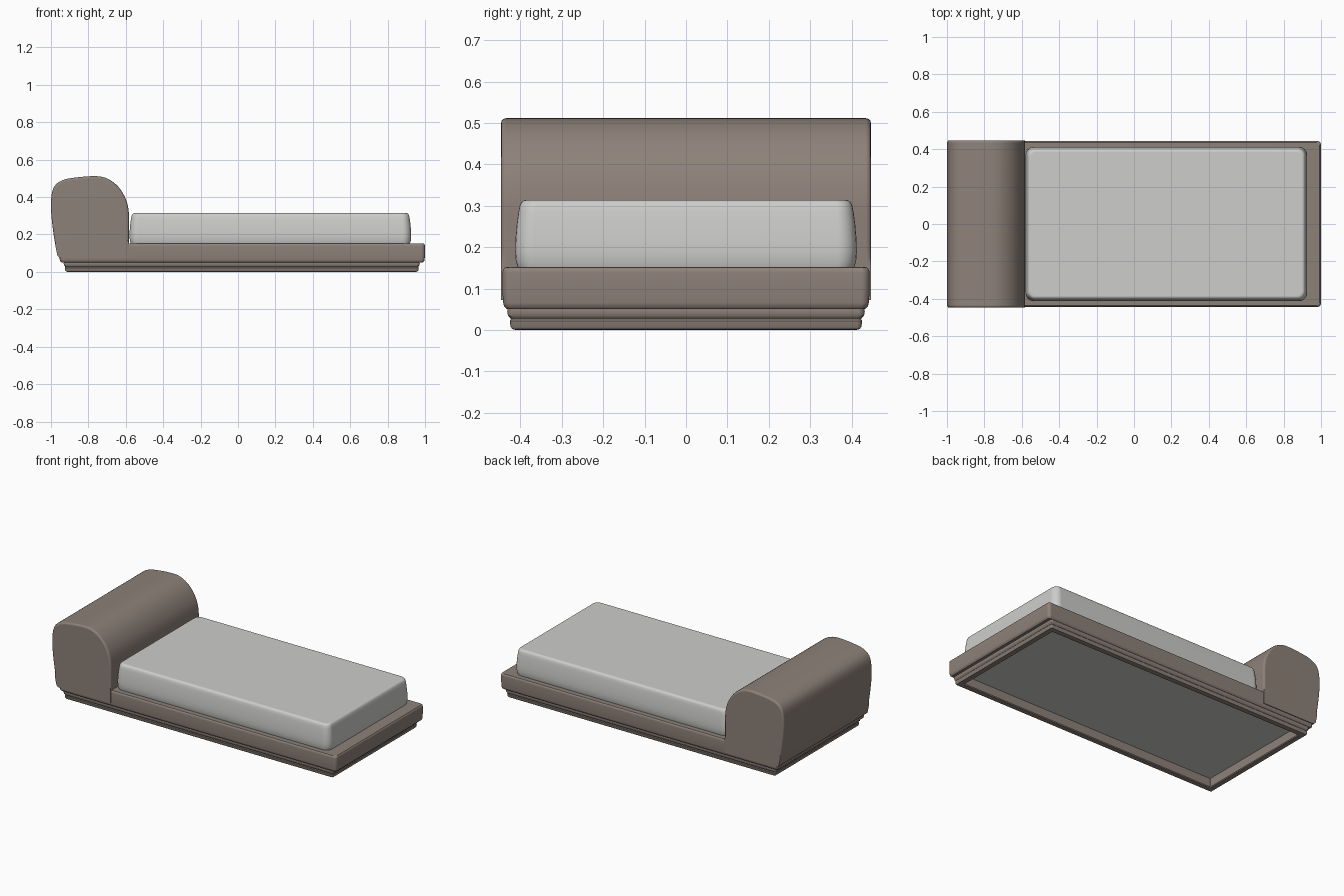
import bpy, bmesh, math
from mathutils import Vector

if "Cube" in bpy.data.objects:
    bpy.data.objects.remove(bpy.data.objects["Cube"])


def material(name, rgb):
    m = bpy.data.materials.new(name)
    m.diffuse_color = (*rgb, 1)
    m.use_nodes = True
    m.node_tree.nodes["Principled BSDF"].inputs["Base Color"].default_value = m.diffuse_color
    return m


BROWN = material("taupe fabric", (0.27, 0.222, 0.192))
PALE = material("pale grey bedding", (0.61, 0.61, 0.595))


def finish(name, bm, mat, angle=35):
    bmesh.ops.recalc_face_normals(bm, faces=bm.faces)
    me = bpy.data.meshes.new(name)
    bm.to_mesh(me)
    bm.free()
    me.materials.append(mat)
    ob = bpy.data.objects.new(name, me)
    bpy.context.collection.objects.link(ob)
    bpy.ops.object.select_all(action='DESELECT')
    ob.select_set(True)
    bpy.context.view_layer.objects.active = ob
    bpy.ops.object.shade_smooth_by_angle(angle=math.radians(angle))
    # Keep the large panels flat next to their rounded edges
    mod = ob.modifiers.new("flat panels", 'WEIGHTED_NORMAL')
    mod.keep_sharp = True
    return ob


def rounded_rect(x0, x1, hy, r, n=6):
    """Outline of a rounded rectangle, counter-clockwise."""
    pts = []
    for cx, cy, a0 in ((x1 - r, hy - r, 0), (x0 + r, hy - r, 90),
                       (x0 + r, -hy + r, 180), (x1 - r, -hy + r, 270)):
        for i in range(n + 1):
            a = math.radians(a0 + 90 * i / n)
            pts.append((cx + r * math.cos(a), cy + r * math.sin(a)))
    return pts


def stack(name, x0, x1, hy, r, rings, mat):
    """Loft rounded rectangles; each ring is (inset, z)."""
    bm = bmesh.new()
    loops = []
    for inset, z in rings:
        outline = rounded_rect(x0 + inset, x1 - inset, hy - inset,
                               max(r - inset * 0.6, 0.004))
        loops.append([bm.verts.new((x, y, z)) for x, y in outline])
    for a, b in zip(loops, loops[1:]):
        for i in range(len(a)):
            j = (i + 1) % len(a)
            bm.faces.new((a[i], a[j], b[j], b[i]))
    bm.faces.new(loops[0])
    bm.faces.new(loops[-1])
    return finish(name, bm, mat)


# Plinth: hollow underneath, with a fine groove round the outside
stack("plinth", -0.932, 0.972, 0.432, 0.015,
      [(0.046, 0.066), (0.046, 0.006), (0.042, 0.001), (0.038, 0.0), (0.02, 0.0),
       (0.012, 0.002), (0.008, 0.008), (0.006, 0.022), (0.009, 0.026), (0.006, 0.03),
       (0.002, 0.034), (0, 0.044), (0.002, 0.06), (0.02, 0.07)], BROWN)
stack("underside_panel", -0.887, 0.927, 0.387, 0.005,
      [(0, 0.06), (0, 0.065)], PALE)

# Platform
stack("platform", -0.955, 1.0, 0.444, 0.02,
      [(0.06, 0.09), (0.03, 0.05), (0.012, 0.05), (0.005, 0.056), (0.002, 0.066),
       (0, 0.1), (0, 0.138), (0.002, 0.146), (0.007, 0.151), (0.014, 0.152)], BROWN)

# Mattress, softly bulging sides
stack("mattress", -0.58, 0.926, 0.413, 0.045,
      [(0.008, 0.148), (0.002, 0.165), (0, 0.19), (0.001, 0.22), (0.004, 0.255),
       (0.008, 0.285), (0.011, 0.3), (0.015, 0.308), (0.021, 0.313), (0.029, 0.3145)], PALE)

# Headrest bolster: smooth side profile run across the bed
ctrl = [(-0.965, 0.085), (-0.976, 0.14), (-0.99, 0.23), (-0.999, 0.32), (-0.998, 0.4),
        (-0.983, 0.455), (-0.945, 0.487), (-0.88, 0.503), (-0.76, 0.512),
        (-0.695, 0.497), (-0.64, 0.455), (-0.6, 0.39), (-0.584, 0.32),
        (-0.583, 0.24), (-0.583, 0.155)]
pts = [Vector(p) for p in ctrl]
profile = []
for i in range(len(pts) - 1):
    p0, p1, p2, p3 = pts[max(i - 1, 0)], pts[i], pts[i + 1], pts[min(i + 2, len(pts) - 1)]
    for k in range(4):
        t = k / 4
        profile.append(0.5 * (2 * p1 + (p2 - p0) * t + (2 * p0 - 5 * p1 + 4 * p2 - p3) * t * t
                              + (3 * p1 - p0 - 3 * p2 + p3) * t ** 3))
profile += [pts[-1], Vector((-0.583, 0.072)), Vector((-0.93, 0.072)), Vector((-0.955, 0.076))]
bm = bmesh.new()
loops = []
centre = Vector((-0.79, 0.28))
# Rounded end rims: (y, inset)
rim = [(0.447, 0.012), (0.4455, 0.006), (0.441, 0.002), (0.434, 0.0)]
for y, inset in [(-y, s) for y, s in rim] + rim[::-1]:
    loop = []
    for p in profile:
        d = centre - p
        s = inset if p.y > 0.16 else 0
        q = p + Vector((d.x / 0.21, d.y / 0.22)) * s
        loop.append(bm.verts.new((q.x, y, q.y)))
    loops.append(loop)
for a, b in zip(loops, loops[1:]):
    for i in range(len(a)):
        j = (i + 1) % len(a)
        bm.faces.new((a[i], a[j], b[j], b[i]))
bm.faces.new(loops[0])
bm.faces.new(loops[-1])
finish("headrest_bolster", bm, BROWN)
